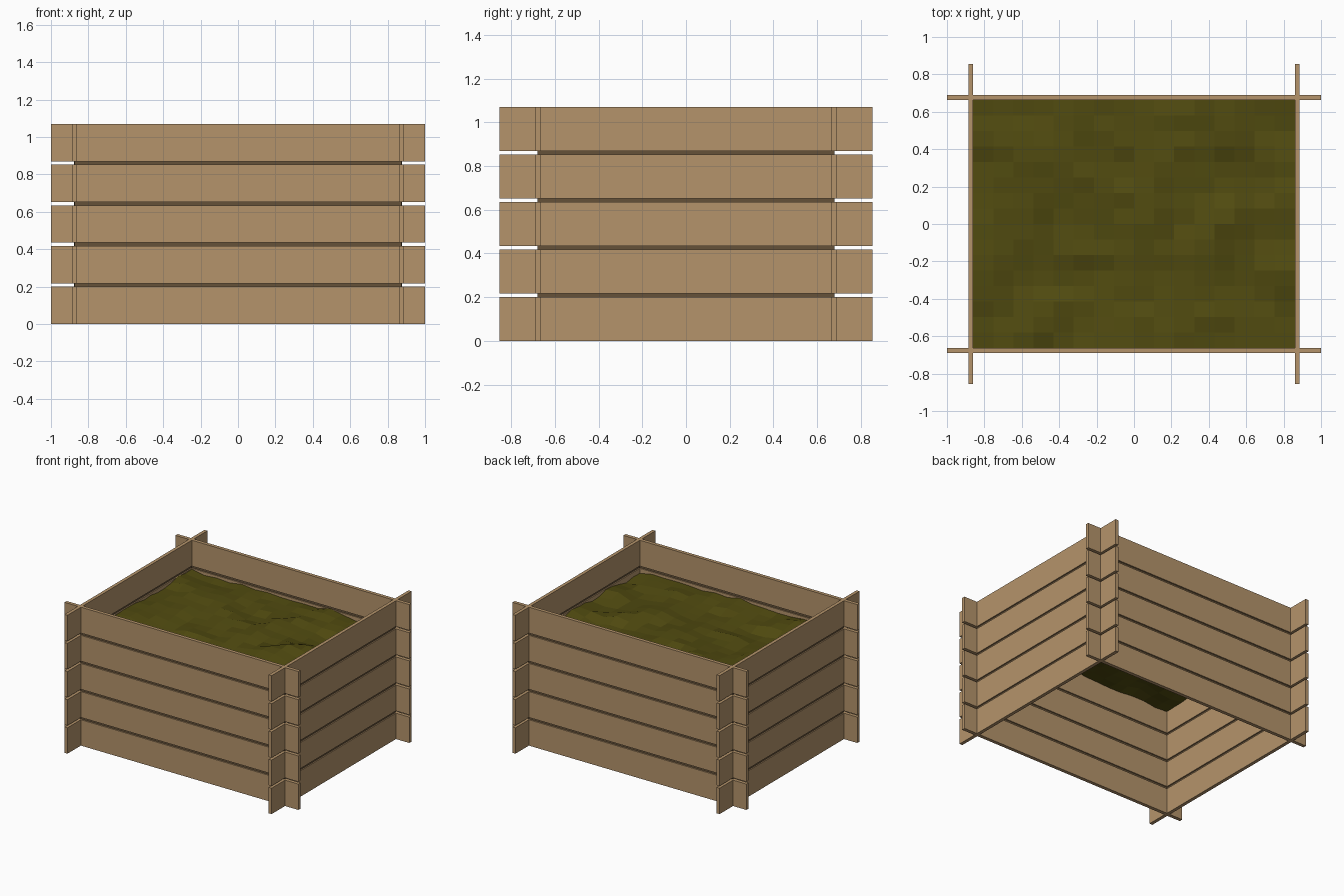
import bpy
import bmesh
from mathutils import Vector, Matrix, noise

if "Cube" in bpy.data.objects:
    bpy.data.objects.remove(bpy.data.objects["Cube"])


def material(name, rgb):
    m = bpy.data.materials.new(name)
    m.diffuse_color = (*rgb, 1)
    m.use_nodes = True
    m.node_tree.nodes["Principled BSDF"].inputs["Base Color"].default_value = m.diffuse_color
    return m


WOOD = material("light wood", (0.462, 0.296, 0.147))
GROOVE = material("dark groove wood", (0.130, 0.083, 0.040))
SOIL = material("olive compost", (0.082, 0.070, 0.005))

# overall layout
XI, XO = 0.860, 0.886      # side wall inner / outer faces
YI, YO = 0.664, 0.691      # front wall inner / outer faces
XEND, YEND = 1.0, 0.855    # board ends
BOARD, GAP, ROWS = 0.2, 0.0175, 5


def boxes(name, spans, mat):
    """One mesh object made of axis-aligned boxes (x0, x1, y0, y1, z0, z1)."""
    bm = bmesh.new()
    for x0, x1, y0, y1, z0, z1 in spans:
        centre = Vector((x0 + x1, y0 + y1, z0 + z1)) / 2
        size = Matrix.Diagonal((x1 - x0, y1 - y0, z1 - z0, 1))
        bmesh.ops.create_cube(bm, size=1, matrix=Matrix.Translation(centre) @ size)
    return finish(name, bm, mat)


def finish(name, bm, mat):
    me = bpy.data.meshes.new(name)
    bm.to_mesh(me)
    bm.free()
    me.materials.append(mat)
    ob = bpy.data.objects.new(name, me)
    bpy.context.collection.objects.link(ob)
    return ob


def flip(lo, hi, s):
    return (lo, hi) if s > 0 else (-hi, -lo)


for row in range(ROWS):
    z0 = row * (BOARD + GAP)
    z1 = z0 + BOARD
    for s, fb, lr in ((-1, "front", "left"), (1, "back", "right")):
        # long boards
        y = flip(YI, YO, s)
        boxes(f"{fb}_board_{row + 1}", [(-XEND, XEND, *y, z0, z1)], WOOD)
        # cross boards, notched where the long boards pass through
        x = flip(XI, XO, s)
        boxes(f"{lr}_board_{row + 1}",
              [(*x, a, b, z0, z1) for a, b in ((-YEND, -YO), (-YI, YI), (YO, YEND))], WOOD)
        # recessed tongues that close the gaps between boards
        if row < ROWS - 1:
            yt = flip(0.672, 0.681, s)
            xt = flip(0.869, 0.877, s)
            boxes(f"{fb}_tongue_{row + 1}", [(-0.874, 0.874, *yt, z1, z1 + GAP)], GROOVE)
            boxes(f"{lr}_tongue_{row + 1}", [(*xt, -0.672, 0.672, z1, z1 + GAP)], GROOVE)

# lumpy compost surface: open at the bottom like the box
N = 16
bm = bmesh.new()
bmesh.ops.create_grid(bm, x_segments=N, y_segments=N, size=1)
for v in bm.verts:
    x, y = v.co.x * XI, v.co.y * YI
    h = noise.noise(Vector((x * 3.1, y * 3.7, 4.3))) * 0.045
    h += noise.noise(Vector((x * 8.3, y * 9.1, 1.7))) * 0.025
    v.co = Vector((x, y, 0.83 + h))
finish("compost", bm, SOIL)
